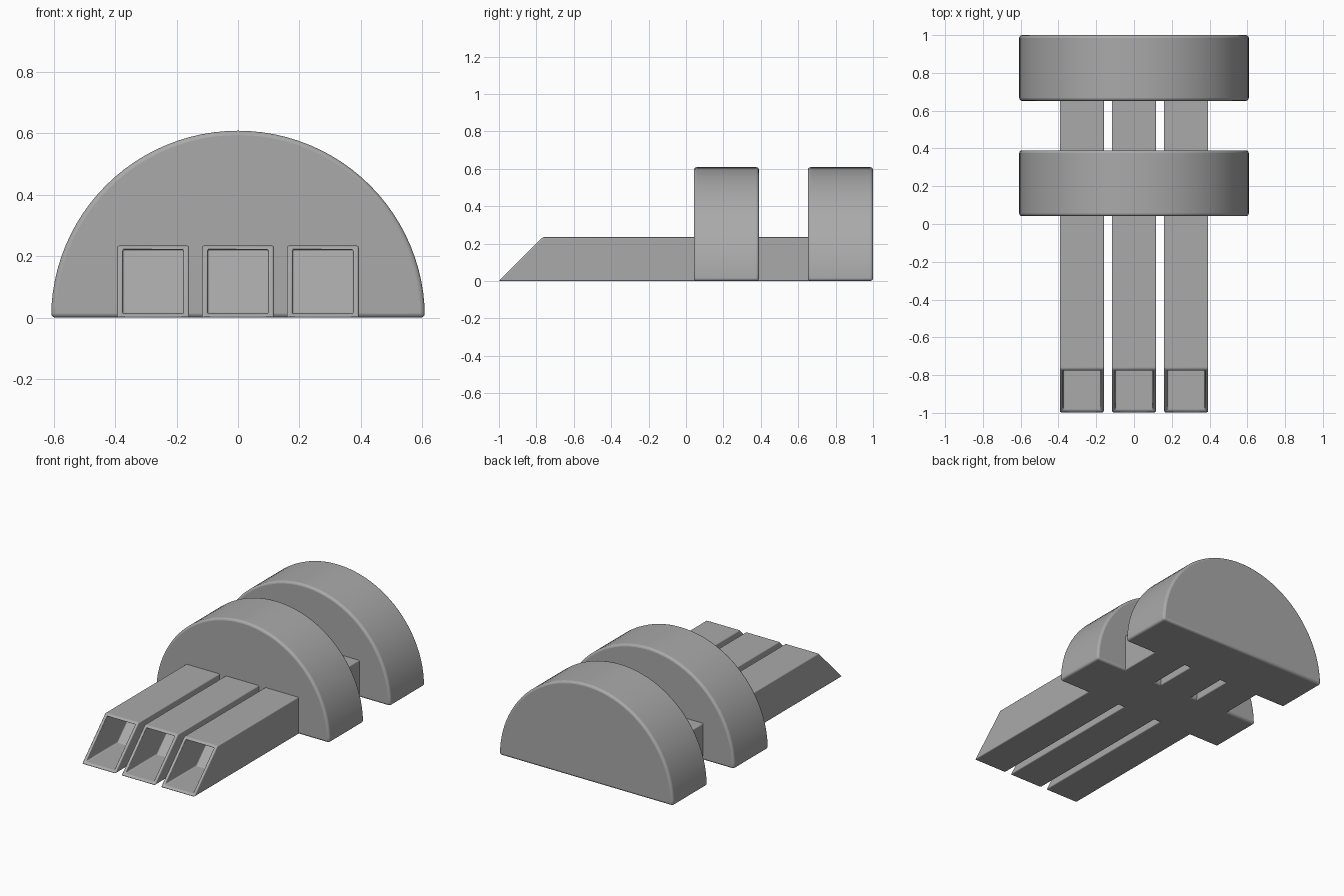
import bpy
import bmesh
import math

cube = bpy.data.objects.get("Cube")
if cube:
    bpy.data.objects.remove(cube, do_unlink=True)

grey = bpy.data.materials.new("plain grey")
grey.use_nodes = True
grey.diffuse_color = (0.4, 0.4, 0.4, 1)
grey.node_tree.nodes["Principled BSDF"].inputs["Base Color"].default_value = (0.4, 0.4, 0.4, 1)


def finish(bm, name, bevel):
    """Turn a bmesh into a softly bevelled, smooth-shaded object."""
    bmesh.ops.recalc_face_normals(bm, faces=bm.faces)
    mesh = bpy.data.meshes.new(name)
    bm.to_mesh(mesh)
    bm.free()
    mesh.materials.append(grey)
    obj = bpy.data.objects.new(name, mesh)
    bpy.context.collection.objects.link(obj)
    mod = obj.modifiers.new("soft edges", 'BEVEL')
    mod.width = bevel
    mod.segments = 3
    mod.limit_method = 'ANGLE'
    mod.angle_limit = math.radians(30)
    bpy.ops.object.select_all(action='DESELECT')
    obj.select_set(True)
    bpy.context.view_layer.objects.active = obj
    bpy.ops.object.shade_smooth_by_angle(angle=math.radians(35))
    return obj


def prism(points, offset):
    """Extrude a closed outline along a vector."""
    bm = bmesh.new()
    face = bm.faces.new([bm.verts.new(p) for p in points])
    new = bmesh.ops.extrude_face_region(bm, geom=[face], use_keep_orig=True)["geom"]
    verts = [g for g in new if isinstance(g, bmesh.types.BMVert)]
    bmesh.ops.translate(bm, verts=verts, vec=offset)
    bmesh.ops.recalc_face_normals(bm, faces=bm.faces)
    return bm


# Two upright half discs
RADIUS, THICK, STEPS = 0.608, 0.348, 48
for name, y in (("front_half_disc", 0.042), ("back_half_disc", 0.652)):
    arc = [(RADIUS * math.cos(math.pi * i / STEPS), y,
            RADIUS * math.sin(math.pi * i / STEPS)) for i in range(STEPS + 1)]
    finish(prism(arc, (0, THICK, 0)), name, 0.014)

# Three square bars with slanted, hollow front ends
SIZE, SPACING, DEPTH = 0.234, 0.276, 0.32
for name, x in (("right_bar", -SPACING), ("middle_bar", 0), ("left_bar", SPACING)):
    x0 = x - SIZE / 2
    side = [(x0, -1, 0), (x0, 0.8, 0), (x0, 0.8, SIZE), (x0, SIZE - 1, SIZE)]
    bm = prism(side, (SIZE, 0, 0))
    mouth = min(bm.faces, key=lambda f: f.calc_center_median().y)
    bmesh.ops.inset_region(bm, faces=[mouth], thickness=0.018, use_even_offset=True)
    end = bmesh.ops.extrude_discrete_faces(bm, faces=[mouth])["faces"][0]
    bmesh.ops.translate(bm, verts=end.verts, vec=(0, DEPTH, 0))
    finish(bm, name, 0.006)
